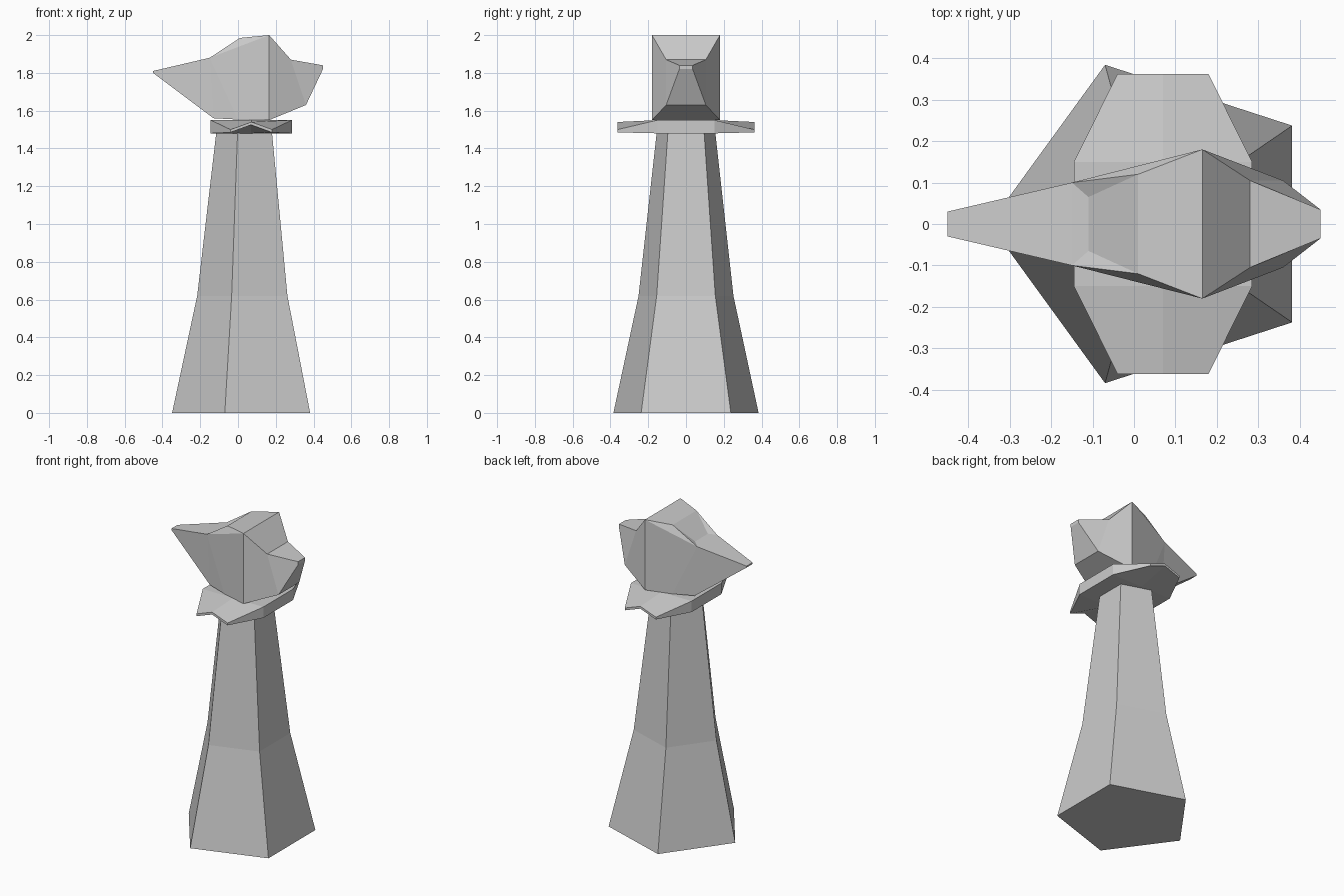
import bpy, bmesh
from math import cos, sin, tau

if "Cube" in bpy.data.objects:
    bpy.data.objects.remove(bpy.data.objects["Cube"])


def finish(bm, name):
    bmesh.ops.remove_doubles(bm, verts=bm.verts, dist=1e-5)
    bmesh.ops.recalc_face_normals(bm, faces=bm.faces)
    me = bpy.data.meshes.new(name)
    bm.to_mesh(me)
    bm.free()
    ob = bpy.data.objects.new(name, me)
    bpy.context.collection.objects.link(ob)
    return ob


def loft(bm, rings):
    loops = [[bm.verts.new(p) for p in r] for r in rings]
    for a, b in zip(loops, loops[1:]):
        n = len(a)
        for i in range(n):
            j = (i + 1) % n
            bm.faces.new((a[i], a[j], b[j], b[i]))
    bm.faces.new(loops[0])
    bm.faces.new(loops[-1])


# Tapered five-sided body
bm = bmesh.new()
loft(bm, [[(cx + r * cos(tau * (i + .5) / 5), r * sin(tau * (i + .5) / 5), z)
           for i in range(5)]
          for z, r, cx in ((0, .404, .055), (.62, .264, .048), (1.485, .163, .048))])
finish(bm, "body")

# Collar: flat middle with thin, ridged ends
# each section: y, half width, side bottom/top z, ridge bottom/top z
bm = bmesh.new()
half = [(.362, .11, 1.485, 1.50, 1.525, 1.54), (.15, .215, 1.48, 1.55, 1.48, 1.55)]
sections = half + [(-s[0],) + s[1:] for s in reversed(half)]
cx = .07
loft(bm, [[(cx - w, y, sb), (cx, y, rb), (cx + w, y, sb),
           (cx + w, y, st), (cx, y, rt), (cx - w, y, st)]
          for y, w, sb, st, rb, rt in sections])
finish(bm, "collar")

# Head: named points (x, half width, z), mirrored over y
P = {
    "beak_top": (-.45, .03, 1.81), "beak_low": (-.45, .03, 1.80),
    "brow": (-.15, .10, 1.88), "chin": (-.13, .098, 1.56),
    "notch": (-.11, .065, 1.89), "crest": (.01, .12, 1.985),
    "jaw": (0, .138, 1.553),
    "crown": (.165, .18, 2.0), "nape": (.165, .18, 1.55),
    "rear_top": (.28, .105, 1.87), "rear_low": (.36, .105, 1.63),
    "tail_top": (.45, .035, 1.84), "tail_low": (.45, .035, 1.82),
}
bm = bmesh.new()
L = {k: bm.verts.new((x, -y, z)) for k, (x, y, z) in P.items()}
R = {k: bm.verts.new((x, y, z)) for k, (x, y, z) in P.items()}
# side faces, both halves
for side in ("beak_top beak_low chin brow", "brow chin jaw", "brow jaw nape crown",
             "brow crown crest", "brow crest notch", "crown nape rear_low rear_top",
             "rear_top rear_low tail_low tail_top"):
    for S in (L, R):
        bm.faces.new([S[k] for k in side.split()])
# strips bridging the two halves, all the way round
strip = ("beak_top brow notch crest crown rear_top tail_top "
         "tail_low rear_low nape jaw chin beak_low").split()
for a, b in zip(strip, strip[1:] + strip[:1]):
    bm.faces.new((L[a], L[b], R[b], R[a]))
finish(bm, "head")
